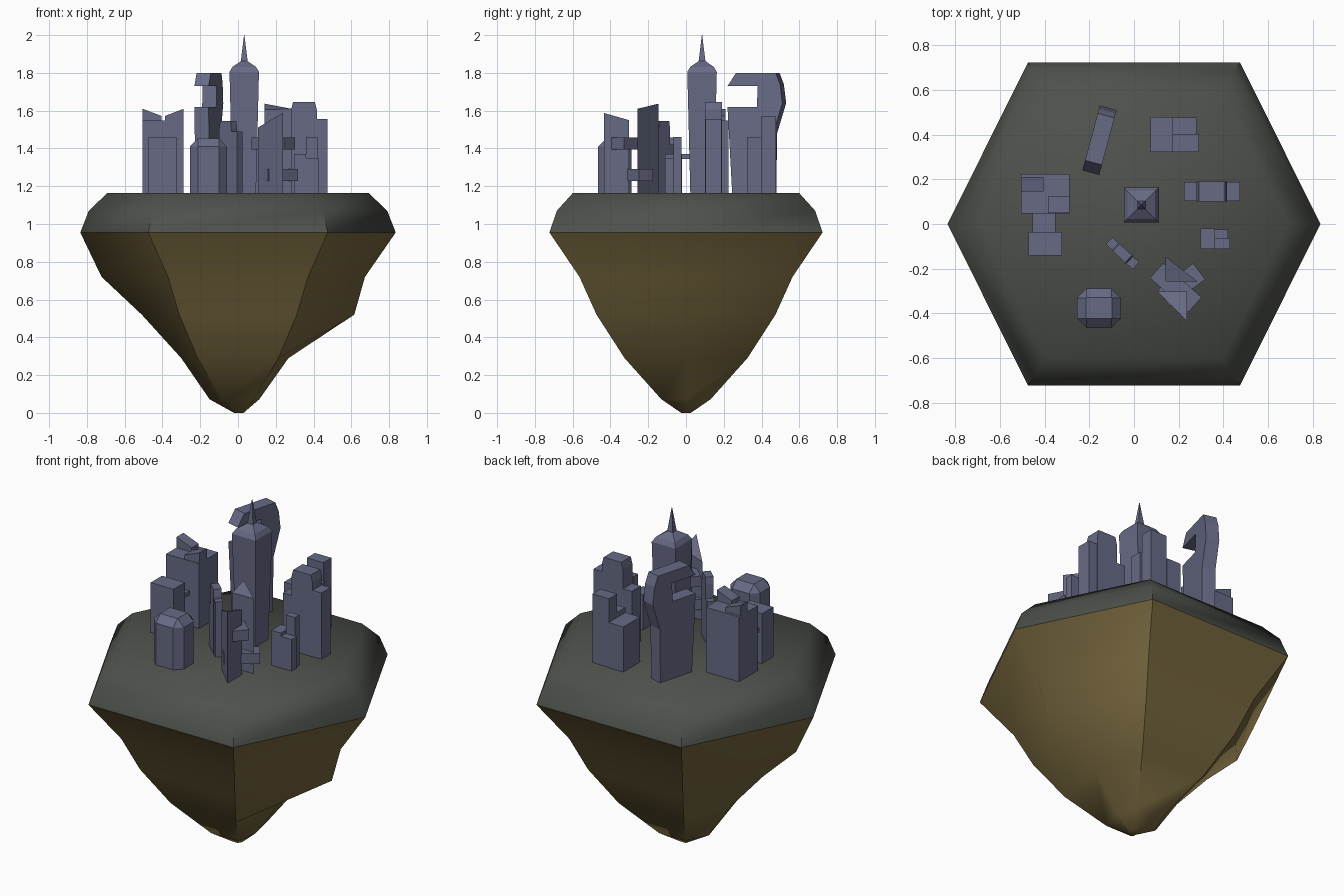
import bpy, bmesh, math
from mathutils import Matrix, Vector

if "Cube" in bpy.data.objects:
    bpy.data.objects.remove(bpy.data.objects["Cube"])

G = 1.155  # buried base level of the buildings


def material(name, rgb):
    m = bpy.data.materials.new(name)
    m.diffuse_color = (*rgb, 1)
    m.use_nodes = True
    m.node_tree.nodes["Principled BSDF"].inputs["Base Color"].default_value = m.diffuse_color
    return m


ROCK = material("rock", (0.19, 0.14, 0.05))
SLATE = material("slate", (0.075, 0.082, 0.07))
CITY = material("city", (0.135, 0.145, 0.235))


def loft(bm, rings):
    """Skin a stack of closed rings and cap both ends."""
    loops = [[bm.verts.new(p) for p in r] for r in rings]
    n = len(loops[0])
    for a, b in zip(loops, loops[1:]):
        for i in range(n):
            j = (i + 1) % n
            bm.faces.new((a[i], a[j], b[j], b[i]))
    bm.faces.new(loops[0][::-1])
    bm.faces.new(loops[-1])


def rect(x0, x1, y0, y1, z):
    return [(x0, y0, z), (x1, y0, z), (x1, y1, z), (x0, y1, z)]


def box(bm, x0, x1, y0, y1, z1, z0=G):
    loft(bm, [rect(x0, x1, y0, y1, z0), rect(x0, x1, y0, y1, z1)])


def finish(bm, name, mat, smooth=None, matrix=None):
    if matrix:
        bm.transform(matrix)
    bmesh.ops.recalc_face_normals(bm, faces=bm.faces)
    me = bpy.data.meshes.new(name)
    bm.to_mesh(me)
    bm.free()
    me.materials.append(mat)
    ob = bpy.data.objects.new(name, me)
    bpy.context.collection.objects.link(ob)
    if smooth:
        bpy.ops.object.select_all(action='DESELECT')
        ob.select_set(True)
        bpy.context.view_layer.objects.active = ob
        bpy.ops.object.shade_smooth_by_angle(angle=math.radians(smooth))
    return ob


HEX = [(0.835, 0), (0.475, 0.723), (-0.475, 0.723),
       (-0.835, 0), (-0.475, -0.723), (0.475, -0.723)]


def hex_ring(z, east, side, west):
    f = [east, side, side, west, side, side]
    return [(x * k, y * k, z) for (x, y), k in zip(HEX, f)]


# Hexagonal deck
bm = bmesh.new()
loft(bm, [hex_ring(z, k, k, k) for z, k in
          ((0.955, 1), (1.07, 0.946), (1.163, 0.83))])
finish(bm, "deck", SLATE, 50)

# Uneven rock underside: height, then east, side and west scale
bm = bmesh.new()
loft(bm, [hex_ring(*r) for r in (
    (0.0, 0.035, 0.035, 0.025), (0.072, 0.135, 0.18, 0.18),
    (0.29, 0.32, 0.45, 0.36), (0.52, 0.737, 0.655, 0.61),
    (0.72, 0.805, 0.78, 0.865), (0.955, 1, 1, 1))])
finish(bm, "rock_underside", ROCK, 50)

# Central spire tower, flaring upward
bm = bmesh.new()
cx, cy = 0.033, 0.085
loft(bm, [rect(cx - h, cx + h, cy - h, cy + h, z) for z, h in
          ((G, 0.062), (1.805, 0.078), (1.832, 0.062),
           (1.862, 0.018), (2.0, 0.001))])
finish(bm, "spire_tower", CITY)

# Hooked tower: side profile (along, height) extruded to width
hook = [(0.255, G), (0.468, G), (0.472, 1.48), (0.52, 1.64), (0.508, 1.74),
        (0.485, 1.80), (0.275, 1.80), (0.23, 1.73), (0.39, 1.73),
        (0.385, 1.62), (0.23, 1.62)]
bm = bmesh.new()
loft(bm, [[(w, (s - 0.377) / 0.965, z) for s, z in hook] for w in (-0.039, 0.039)])
finish(bm, "hooked_tower", CITY, matrix=Matrix.Translation((-0.154, 0.377, 0))
       @ Matrix.Rotation(math.radians(-15), 4, 'Z'))

# Stepped block towers
for name, parts in {
    "back_stepped_tower": [(0.075, 0.172, 0.323, 0.48, 1.43),
                           (0.172, 0.28, 0.40, 0.476, 1.57),
                           (0.172, 0.292, 0.323, 0.40, 1.46)],
    "small_stepped_tower": [(0.297, 0.36, -0.112, -0.02, 1.37),
                            (0.36, 0.42, -0.066, -0.024, 1.46),
                            (0.36, 0.43, -0.112, -0.066, 1.35)],
    "west_tower": [(-0.505, -0.288, 0.047, 0.225, 1.547)],
    "west_annex": [(-0.473, -0.323, -0.142, -0.036, 1.458)],
    "west_bridge": [(-0.455, -0.352, -0.036, 0.047, 1.37, 1.345)],
}.items():
    bm = bmesh.new()
    for p in parts:
        box(bm, *p)
    finish(bm, name, CITY)

# Sloped roof blocks on the west tower
for name, x0, x1, y0, y1, za, zb in (
        ("west_roof_a", -0.505, -0.405, 0.145, 0.21, 1.61, 1.572),
        ("west_roof_b", -0.386, -0.288, 0.05, 0.123, 1.572, 1.61)):
    bm = bmesh.new()
    loft(bm, [rect(x0, x1, y0, y1, 1.54),
              [(x, y, za if x == x0 else zb) for x, y, _ in rect(x0, x1, y0, y1, 0)]])
    finish(bm, name, CITY)


# Three-part slab tower: tall middle with bevelled top and two wings
def slab_tower(name, loc, angle, length, width, heights):
    bm = bmesh.new()
    h, w, m = length / 2, width / 2, length * 0.27
    box(bm, -h, -m, -w * 0.95, w * 0.95, heights[0])
    box(bm, m, h, -w * 0.95, w * 0.95, heights[2])
    t = heights[1]
    loft(bm, [rect(-m, m, -w, w, G), rect(-m, m, -w, w, t - 0.04),
              rect(-m * 0.85, m * 0.85, -w, w, t)])
    finish(bm, name, CITY, matrix=Matrix.Translation((*loc, 0))
           @ Matrix.Rotation(math.radians(angle), 4, 'Z'))


slab_tower("east_slab_tower", (0.349, 0.146), 0, 0.252, 0.09, (1.49, 1.645, 1.556))
slab_tower("thin_slab_tower", (-0.052, -0.131), -43, 0.164, 0.045, (1.42, 1.545, 1.49))


# Chamfered tower with bevelled cap
def octagon(cx, cy, a, b, c, z):
    return [(cx + x, cy + y, z) for x, y in (
        (a - c, -b), (a, c - b), (a, b - c), (a - c, b),
        (c - a, b), (-a, b - c), (-a, c - b), (c - a, -b))]


bm = bmesh.new()
loft(bm, [octagon(-0.157, -0.377, 0.098, 0.088, 0.042, G),
          octagon(-0.157, -0.377, 0.098, 0.088, 0.042, 1.41),
          octagon(-0.157, -0.377, 0.058, 0.047, 0.002, 1.452)])
finish(bm, "chamfered_tower", CITY)

# Twin triangular towers with slanted tops
for name, tri in (
        ("wedge_tower_back", ((0.14, -0.145, 1.637), (0.14, -0.257, 1.605), (0.283, -0.257, 1.61))),
        ("wedge_tower_front", ((0.105, -0.303, 1.51), (0.237, -0.303, 1.55), (0.237, -0.435, 1.588)))):
    bm = bmesh.new()
    loft(bm, [[(x, y, G) for x, y, _ in tri], tri])
    finish(bm, name, CITY)

# Crossed bridges linking the wedge towers
for name, loc, ang, ln, wd, z0, z1 in (
        ("upper_cross_bridge", (0.187, -0.285), -42, 0.23, 0.09, 1.395, 1.458),
        ("lower_cross_bridge", (0.212, -0.272), 37, 0.20, 0.09, 1.228, 1.29)):
    bm = bmesh.new()
    box(bm, -ln / 2, ln / 2, -wd / 2, wd / 2, z1, z0)
    finish(bm, name, CITY, matrix=Matrix.Translation((*loc, 0))
           @ Matrix.Rotation(math.radians(ang), 4, 'Z'))
